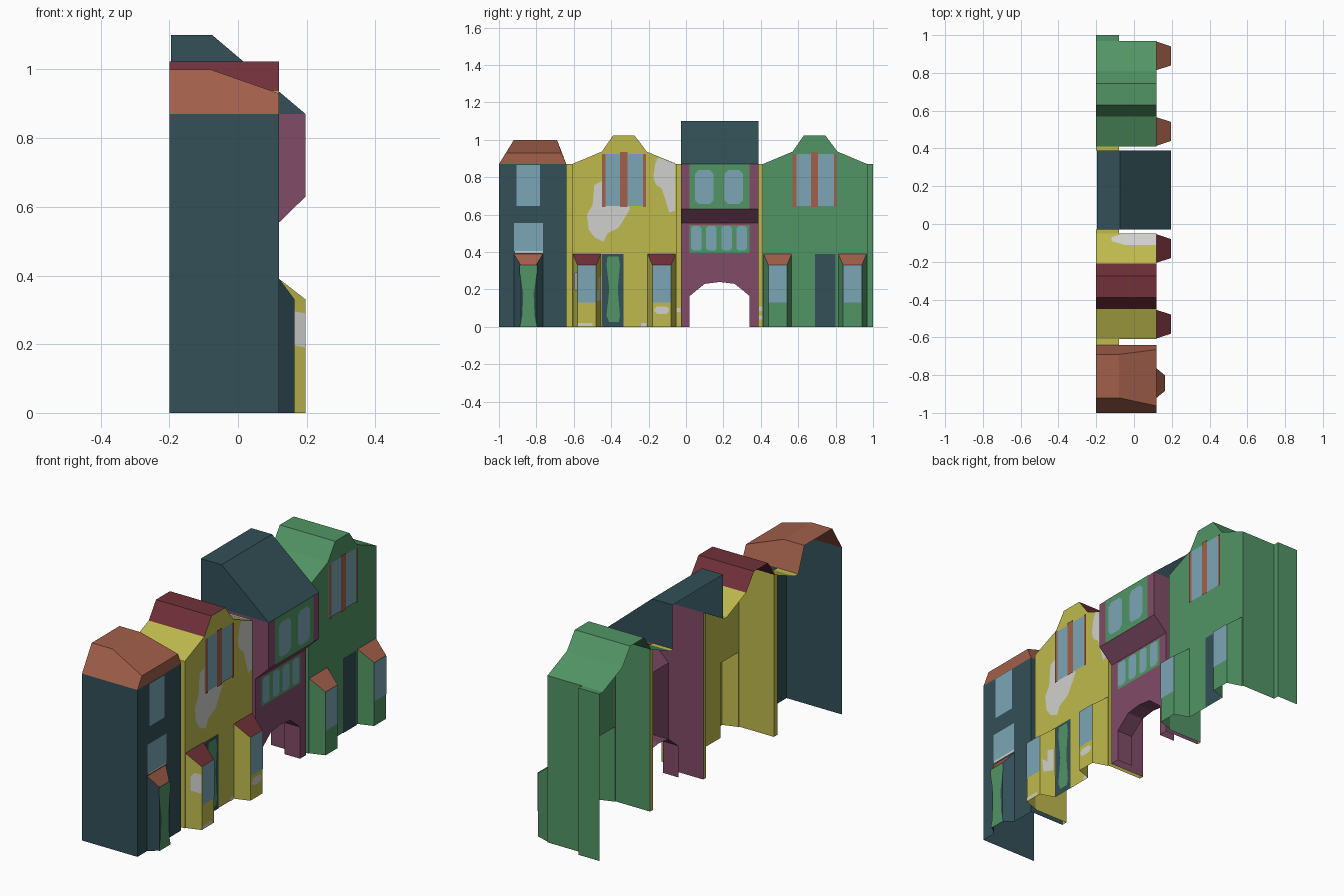
import bpy, bmesh
from mathutils import Vector

if "Cube" in bpy.data.objects:
    bpy.data.objects.remove(bpy.data.objects["Cube"])

# ---- flat colours
COL = {"teal": (.032, .08, .096), "yellow": (.52, .49, .075), "green": (.085, .30, .13),
       "orange": (.36, .115, .068), "dark_red": (.165, .03, .042), "purple": (.22, .072, .14),
       "sky_blue": (.20, .38, .47), "pale_grey": (.63, .63, .61)}
MATS = {}
for n, c in COL.items():
    MATS[n] = bpy.data.materials.new(n)
    MATS[n].diffuse_color = (*c, 1)


def build(name, faces, ref, inward=False):
    """Object from (points, colour) polygons, all facing away from ref."""
    bm = bmesh.new()
    used = []
    for pts, col in faces:
        if col not in used:
            used.append(col)
        f = bm.faces.new([bm.verts.new(p) for p in pts])
        f.normal_update()
        away = f.normal.dot(f.calc_center_median() - Vector(ref)) > 0
        if away == inward:
            f.normal_flip()
        f.material_index = used.index(col)
    bmesh.ops.remove_doubles(bm, verts=bm.verts[:], dist=1e-5)
    me = bpy.data.meshes.new(name)
    bm.to_mesh(me)
    bm.free()
    for c in used:
        me.materials.append(MATS[c])
    ob = bpy.data.objects.new(name, me)
    bpy.context.collection.objects.link(ob)
    return ob


def yz(x, pts):
    return [(x, y, z) for y, z in pts]


def rect(y0, y1, z0, z1, c=0):
    """Rectangle outline, corners cut by c."""
    if not c:
        return [(y0, z0), (y1, z0), (y1, z1), (y0, z1)]
    return [(y0 + c, z0), (y1 - c, z0), (y1, z0 + c), (y1, z1 - c),
            (y1 - c, z1), (y0 + c, z1), (y0, z1 - c), (y0, z0 + c)]


def paint(name, x, outlines, col):
    """Thin painted plates on a wall facing +x."""
    build(name, [(yz(x, o), col) for o in outlines], (-5, 0, .5))


def notch(y0, y1, h=.39):
    return [(y0, 0), (y0, h), (y1, h), (y1, 0)]


def bay(name, y0, y1, inset, x1, wall, roof):
    """Tapered bay with a single sloping roof."""
    X, a, b = .12, y0 + inset, y1 - inset
    build(name, [
        ([(x1, a, 0), (x1, b, 0), (x1, b, .33), (x1, a, .33)], wall),
        ([(X, y0, 0), (x1, a, 0), (x1, a, .33), (X, y0, .39)], wall),
        ([(X, y1, 0), (x1, b, 0), (x1, b, .33), (X, y1, .39)], wall),
        ([(X, y0, .39), (X, y1, .39), (x1, b, .33), (x1, a, .33)], roof)],
        (.1, (y0 + y1) / 2, .15))


def side(y, x0, x1, h=.87):
    return [(x0, y, 0), (x1, y, 0), (x1, y, h), (x0, y, h)]


def gap(name, y0, y1, col):
    """Recessed strip between houses, with its cap."""
    build(name, [(yz(-.08, rect(y0, y1, 0, .87)), col),
                 ([(-.2, y0, .87), (-.2, y1, .87), (-.08, y1, .87), (-.08, y0, .87)], col)],
          (-.3, (y0 + y1) / 2, .4))


# ---- corner house: walls, half-hipped roof, column bay
R1 = (-.1, -.82, .5)
build("corner_house_walls", [
    (yz(.12, [(-1, 0)] + notch(-.92, -.765) + [(-.64, 0), (-.64, .87), (-1, .87)]), "teal"),
    (side(-1, -.2, .12), "teal"), (side(-.64, -.08, .12), "teal")], R1)
hip = [(.12, -.963, .93), (.12, -.665, .93), (-.08, -.69, 1), (-.08, -.92, 1)]
build("corner_house_roof", [
    (yz(.12, [(-1, .87), (-.64, .87), (-.665, .93), (-.963, .93)]), "orange"),
    (hip, "orange"),
    ([hip[3], hip[2], (-.2, -.69, 1), (-.2, -.92, 1)], "orange"),
    ([(.12, -1, .87), hip[0], hip[3], (-.2, -.92, 1), (-.2, -1, .87)], "orange"),
    ([(.12, -.64, .87), hip[1], hip[2], (-.2, -.69, 1), (-.2, -.64, .87)], "orange")], R1)
bay("corner_house_bay", -.92, -.765, .037, .165, "teal", "orange")
paint("column_front", .168, [[(-.89, 0), (-.795, 0), (-.81, .06), (-.815, .18), (-.795, .29), (-.795, .33),
                              (-.89, .33), (-.89, .29), (-.87, .18), (-.875, .06)]], "green")
paint("corner_house_windows", .123, [rect(-.905, -.78, .645, .865), rect(-.92, -.765, .405, .555)], "sky_blue")
paint("corner_house_sill", .124, [rect(-.915, -.765, .395, .405)], "pale_grey")


# ---- gabled houses (yellow and green share one design)
def gabled_house(name, y, wall, ridge, bay_roof):
    prof = [(y, .87), (y + .16, .937), (y + .22, 1.023), (y + .335, 1.023), (y + .4, .937), (y + .56, .87)]
    ref = (-.1, y + .28, .5)
    bays = [(y + .005, y + .155), (y + .405, y + .555)]
    front = [(y, 0)] + notch(*bays[0]) + notch(*bays[1]) + [(y + .56, 0)] + prof[::-1]
    build(name + "_walls", [(yz(.12, front), wall), (side(y, -.08, .12), wall),
                            (side(y + .56, -.08, .12), wall)], ref)
    cols = [wall, ridge, ridge, ridge, wall]
    build(name + "_roof", [(yz(.12, p) + yz(-.2, p[::-1]), c)
                           for p, c in zip([prof[i:i + 2] for i in range(5)], cols)], ref)
    for i, (a, b) in enumerate(bays):
        bay(f"{name}_bay_{i + 1}", a, b, .025, .197, wall, bay_roof)
    paint(name + "_bay_windows", .2, [rect(a + .025, b - .025, .13, .33) for a, b in bays], "sky_blue")
    paint(name + "_window", .124, [rect(y + .16, y + .392, .645, .925)], "sky_blue")
    paint(name + "_window_bars", .127, [rect(y + .16, y + .18, .64, .925), rect(y + .257, y + .297, .64, .935),
                                        rect(y + .38, y + .395, .64, .925)], "orange")


gabled_house("yellow_house", -.61, "yellow", "dark_red", "dark_red")
gabled_house("green_house", .41, "green", "green", "orange")
paint("yellow_house_door", .123, [rect(-.45, -.335, 0, .39)], "teal")
paint("yellow_house_door_panel", .126, [[(-.41, .025), (-.36, .025), (-.353, .06), (-.365, .2), (-.353, .33),
                                         (-.36, .375), (-.42, .375), (-.425, .33), (-.41, .2), (-.425, .06)]], "green")
paint("green_house_door", .123, [rect(.69, .80, 0, .39)], "teal")

# bare plaster patches on the yellow house
paint("plaster_patches", .122, [
    [(-.52, .52), (-.49, .48), (-.44, .455), (-.42, .5), (-.36, .53), (-.30, .63), (-.31, .66),
     (-.45, .66), (-.45, .78), (-.49, .76), (-.5, .65), (-.53, .6)],
    [(-.06, .62), (-.06, .873), (-.15, .905), (-.165, .87), (-.175, .8), (-.16, .76), (-.13, .74),
     (-.11, .68), (-.09, .61)],
    [(-.453, .12), (-.453, .28), (-.463, .27), (-.463, .14)],
    rect(-.24, -.21, .0, .02)], "pale_grey")
paint("bay_patches", .2, [rect(-.58, -.5, .005, .02), rect(-.17, -.09, .07, .11, .015)], "pale_grey")
build("bay_side_patch", [([(.145, -.6, .2), (.197, -.583, .19), (.197, -.583, .29), (.165, -.593, .295),
                           (.145, -.6, .27)], "pale_grey")], (.1, -.53, .2))
build("bay_inner_patch", [([(.13, -.458, .15), (.18, -.474, .13), (.19, -.478, .24), (.13, -.458, .27)],
                           "pale_grey")], (.1, -.53, .2))
build("roof_patch", [([(.12, -.052, .874), (.12, -.11, .898), (-.05, -.11, .898), (-.12, -.09, .89),
                       (-.12, -.07, .882), (-.06, -.052, .874)], "pale_grey")], (0, -.3, .4))

# ---- purple gatehouse: arch, jetty, lean-back roof
R3 = (-.1, .18, .5)
L, R = -.028, .388
ARCH = [(.02, 0), (.02, .165), (.05, .19), (.1, .23), (.18, .24), (.26, .23), (.31, .19), (.34, .165), (.34, 0)]
jetty = [(.12, .555), (.197, .63), (.197, .87), (.12, .87)]
sides = []
for y in (L, R):
    sides += [(side(y, -.08, .12), "purple"), ([(x, y, z) for x, z in jetty], "purple")]
build("gatehouse_walls", [
    (yz(.12, [(L, 0)] + ARCH + [(R, 0), (R, .555), (L, .555)]), "purple"),
    ([(.12, L, .555), (.12, R, .555), (.197, R, .63), (.197, L, .63)], "purple"),
    (yz(.197, rect(L, R, .63, .87)), "purple")] + sides, R3)
build("archway_lining", [(yz(.12, ARCH[i:i + 2]) + yz(.03, ARCH[i:i + 2][::-1]), "purple")
                         for i in range(len(ARCH) - 1)], (.08, .18, .08), inward=True)
gable = [(-.195, .87), (.197, .87), (-.075, 1.1), (-.195, 1.1)]
build("gatehouse_roof",
      [([(x, y, z) for x, z in gable], "teal") for y in (L, R)] +
      [([(a[0], L, a[1]), (a[0], R, a[1]), (b[0], R, b[1]), (b[0], L, b[1])], "teal")
       for a, b in ((gable[1], gable[2]), (gable[2], gable[3]))], (-.1, .18, .9))
paint("gatehouse_upper_panel", .199, [rect(.02, .34, .63, .87)], "green")
paint("gatehouse_upper_windows", .202, [rect(y, y + .1, .657, .838, .02) for y in (.048, .205)], "sky_blue")
paint("gatehouse_lower_panel", .122, [rect(.02, .34, .395, .545)], "green")
paint("gatehouse_lower_windows", .125, [rect(.027 + i * .081, .083 + i * .081, .407, .54, .012)
                                        for i in range(4)], "sky_blue")

# ---- recessed strips between houses and the end wall
gap("gap_strip_1", -.64, -.61, "yellow")
gap("gap_strip_2", -.05, L, "yellow")
gap("gap_strip_3", R, .41, "yellow")
gap("gap_strip_4", .97, 1, "green")
paint("gap_patches", -.078, [rect(.39, .41, .04, .06), rect(.39, .41, .085, .11), rect(-.05, -.03, .08, .1)],
      "pale_grey")
build("end_wall", [(side(1, -.2, -.08), "green")], (-.1, 0, .4))

for m in bpy.data.materials:
    if m.users and not m.is_grease_pencil:
        m.use_nodes = True
        m.node_tree.nodes["Principled BSDF"].inputs["Base Color"].default_value = m.diffuse_color
